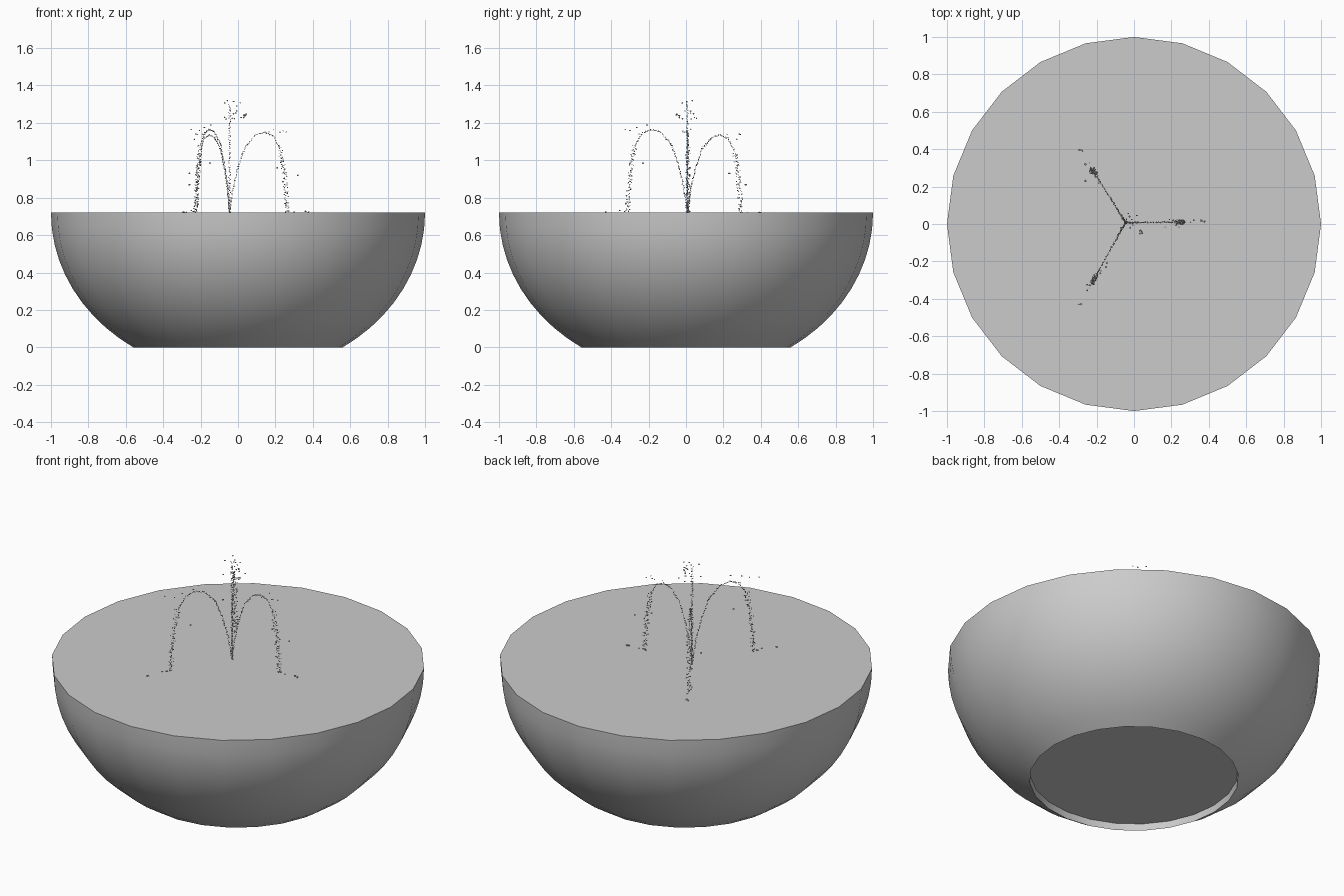
import bpy, bmesh, math, random
from mathutils import Matrix, Vector

random.seed(4)
if "Cube" in bpy.data.objects:
    bpy.data.objects.remove(bpy.data.objects["Cube"])

TOP = 0.72          # water level
BASE_R = 0.56       # radius of the foot

stone = bpy.data.materials.new("light_grey")
stone.use_nodes = True
grey = (0.6, 0.6, 0.6, 1)
stone.diffuse_color = grey
stone.node_tree.nodes["Principled BSDF"].inputs["Base Color"].default_value = grey


def finish(bm, name):
    mesh = bpy.data.meshes.new(name)
    bm.to_mesh(mesh)
    bm.free()
    mesh.materials.append(stone)
    obj = bpy.data.objects.new(name, mesh)
    bpy.context.collection.objects.link(obj)
    return obj


def lathe(name, profile, sides):
    bm = bmesh.new()
    verts = [bm.verts.new((r, 0, z)) for r, z in profile]
    edges = [bm.edges.new(pair) for pair in zip(verts, verts[1:])]
    bmesh.ops.spin(bm, geom=verts + edges, cent=(0, 0, 0), axis=(0, 0, 1),
                   angle=math.tau, steps=sides)
    bmesh.ops.remove_doubles(bm, verts=bm.verts, dist=0.0005)
    bmesh.ops.recalc_face_normals(bm, faces=bm.faces)
    return finish(bm, name)


def droplet(bm, pos, size):
    squash = Matrix.Diagonal((random.uniform(0.7, 1.4), random.uniform(0.7, 1.4), 0.8, 1))
    bmesh.ops.create_icosphere(bm, subdivisions=1, radius=size,
                               matrix=Matrix.Translation(pos) @ squash)


def jitter(amount):
    return Vector([random.uniform(-amount, amount) for _ in range(3)])


# Basin: elliptical wall, flat water top and a shallow recess under the foot
end = math.acos(BASE_R)
depth = TOP / math.sin(end)
wall = [(math.cos(end * i / 10), TOP - depth * math.sin(end * i / 10)) for i in range(11)]
basin = lathe("basin", [(0, TOP)] + wall + [(BASE_R - 0.003, 0.04), (0, 0.04)], 24)
bpy.ops.object.select_all(action="DESELECT")
basin.select_set(True)
bpy.context.view_layer.objects.active = basin
bpy.ops.object.shade_smooth_by_angle(angle=math.radians(30))

# Arched jets: fraction of reach against fraction of height
ARC = [(0, 0), (0.06, 0.3), (0.14, 0.55), (0.27, 0.82), (0.45, 0.97), (0.6, 1),
       (0.75, 0.96), (0.87, 0.8), (0.94, 0.52), (0.98, 0.2), (1, 0)]
nozzle = Vector((-0.045, 0.008, TOP))
jets = {"front": ((-0.225, -0.315), 0.445),
        "back": ((-0.225, 0.295), 0.415),
        "left": ((0.265, 0.01), 0.43)}

for side, ((ex, ey), height) in jets.items():
    bm = bmesh.new()
    reach = Vector((ex, ey, TOP)) - nozzle
    for i, ((s0, h0), (s1, h1)) in enumerate(zip(ARC, ARC[1:])):
        falling = i > 6
        length = math.hypot((s1 - s0) * reach.length, (h1 - h0) * height)
        count = int(length * (260 if falling else 150)) + 1
        for k in range(count):
            t = (k + random.random() * 0.5) / count
            pos = nozzle + reach * (s0 + (s1 - s0) * t)
            pos.z += (h0 + (h1 - h0) * t) * height
            spread = jitter(0.012 if falling else 0.003)
            droplet(bm, pos + spread, random.uniform(0.0025, 0.0042))
    # Splash where the jet lands, and drops thrown beyond it
    for k in range(6):
        droplet(bm, nozzle + reach * random.uniform(0.95, 1.1) + jitter(0.012), 0.004)
    for k in range(3):
        droplet(bm, nozzle + reach * 1.33 + jitter(0.01), 0.006)
    # Stray drops around the crest
    for k in range(5):
        pos = nozzle + reach * random.uniform(0.5, 1) + Vector((0, 0, height))
        droplet(bm, pos + jitter(0.03), 0.004)
    finish(bm, side + "_jet")

# Upright centre jet with a loose spray at its tip
bm = bmesh.new()
for k in range(95):
    pos = nozzle + Vector((0, 0, 0.58 * k / 95))
    droplet(bm, pos + jitter(0.005), random.uniform(0.0025, 0.004))
for k in range(14):
    droplet(bm, nozzle + Vector((0.02, 0, 0.55)) + jitter(0.05), 0.0045)
for k in range(5):
    droplet(bm, Vector((0.04, -0.045, 1.24)) + jitter(0.012), 0.005)
finish(bm, "centre_jet")

# Lone drops falling outside the jets
bm = bmesh.new()
for pos in [(0.32, 0.02, 0.92), (-0.26, 0.32, 0.87), (-0.26, 0.23, 0.93),
            (0.21, 0.02, 0.96), (-0.15, -0.23, 0.985)]:
    droplet(bm, pos, 0.006)
finish(bm, "loose_drops")
